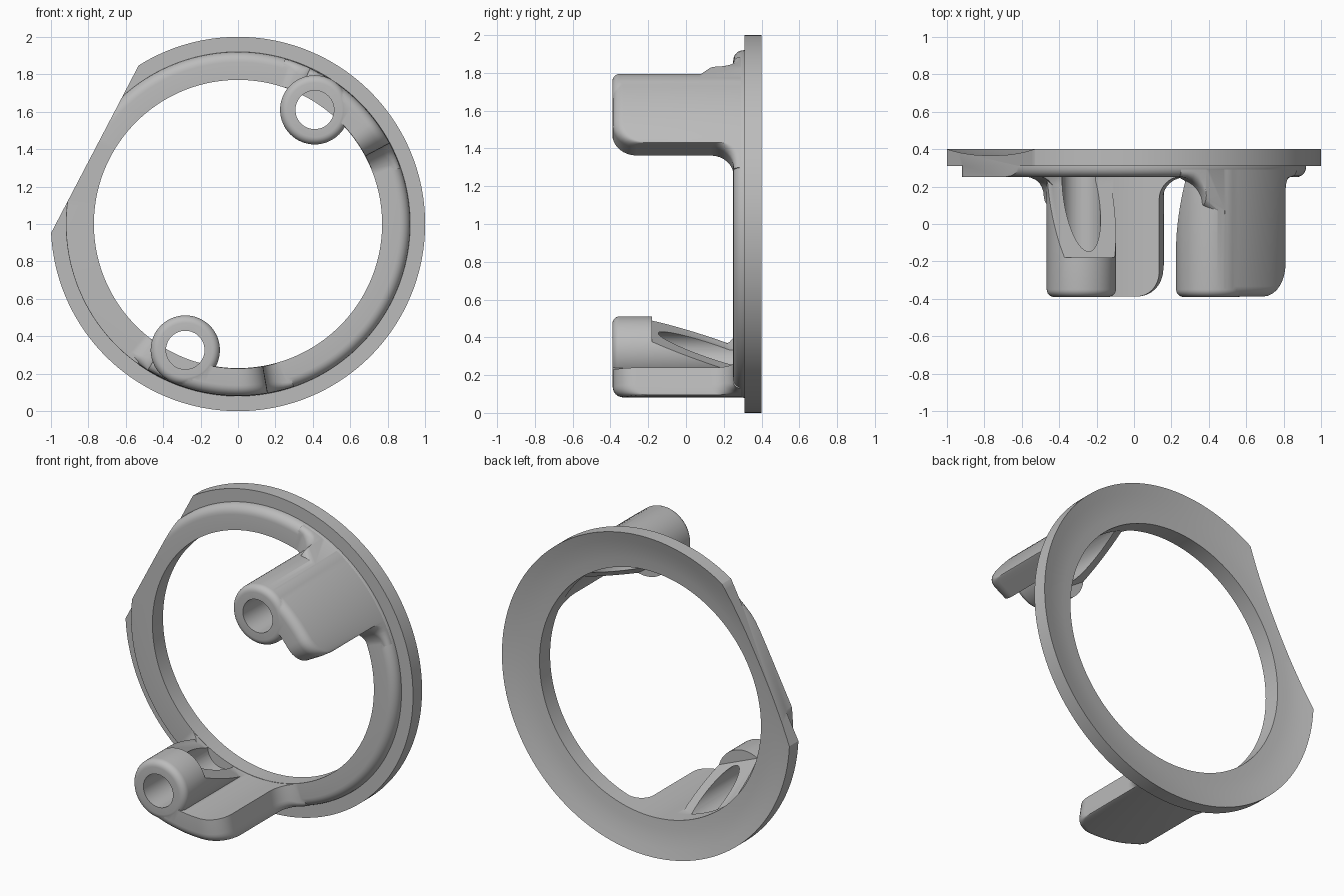
import bpy, bmesh, math
from math import sin, cos, radians, pi

if "Cube" in bpy.data.objects:
    bpy.data.objects.remove(bpy.data.objects["Cube"])

grey = bpy.data.materials.new("plain_grey")
grey.diffuse_color = (0.5, 0.5, 0.5, 1)
grey.use_nodes = True
grey.node_tree.nodes["Principled BSDF"].inputs["Base Color"].default_value = grey.diffuse_color


def polar(r, deg, y):
    """Point at radius r and angle deg around the ring axis, at depth y."""
    a = radians(deg)
    return (r * cos(a), y, 1 + r * sin(a))


def make(name, bm):
    bmesh.ops.recalc_face_normals(bm, faces=bm.faces)
    me = bpy.data.meshes.new(name)
    bm.to_mesh(me)
    bm.free()
    me.materials.append(grey)
    ob = bpy.data.objects.new(name, me)
    bpy.context.collection.objects.link(ob)
    return ob


def loft(name, loops, closed=False):
    """Skin a row of closed cross-sections; cap the ends unless closed."""
    bm = bmesh.new()
    rows = [[bm.verts.new(p) for p in lp] for lp in loops]
    n = len(rows[0])
    pairs = list(zip(rows, rows[1:]))
    if closed:
        pairs.append((rows[-1], rows[0]))
    for a, b in pairs:
        for i in range(n):
            j = (i + 1) % n
            bm.faces.new((a[i], a[j], b[j], b[i]))
    if not closed:
        bm.faces.new(rows[0])
        bm.faces.new(rows[-1])
    return make(name, bm)


def combine(target, other, op):
    m = target.modifiers.new("cut", 'BOOLEAN')
    m.operation, m.object, m.solver = op, other, 'EXACT'
    bpy.context.view_layer.objects.active = target
    bpy.ops.object.modifier_apply(modifier=m.name)
    bpy.data.objects.remove(other)


def rod(name, cr, cdeg, profile, seg=64):
    """Round rod along y, from (radius, y) pairs."""
    cx, _, cz = polar(cr, cdeg, 0)
    return loft(name, [[(cx + r * cos(2 * pi * i / seg), y, cz + r * sin(2 * pi * i / seg))
                        for i in range(seg)] for r, y in profile])


def arc(n=6):
    return [i * pi / 2 / n for i in range(n + 1)]


# Ring: stepped flange with a collar, hollowed back and a rounded collar edge
def ring_section(deg):
    f = 0.003 if 150 < deg < 236 else 0.055
    p = [(0.77, 0.25)]
    p += [(0.92 - f + f * sin(t), 0.25 + f - f * cos(t)) for t in arc()]
    p += [(0.92, 0.31), (1.0, 0.31), (1.0, 0.40),
          (0.94, 0.383), (0.885, 0.37), (0.83, 0.361), (0.77, 0.355)]
    return [polar(r, deg, y) for r, y in p]


N = 180
ring = loft("mounting_ring", [ring_section(360 * i / N) for i in range(N)], closed=True)

# Straight flat across the upper left of the ring
nrm = 152.4
ring_cut = loft("flat_cutter", [
    [polar(math.hypot(d, s), nrm + math.degrees(math.atan2(s, d)), y)
     for d, s in ((0.863, -1), (1.3, -1), (1.3, 1), (0.863, 1))] for y in (0, 0.7)])
combine(ring, ring_cut, 'DIFFERENCE')


def post(cr, c, width, side):
    """Screw sleeve with a curved tab beside it, flared into the ring."""
    # Sleeve with a rounded front edge
    prof = [(0.145 + 0.04 * sin(t), -0.35 - 0.04 * cos(t)) for t in arc()]
    sleeve = rod("screw_sleeve", cr, c, prof + [(0.185, 0.29)])
    # Sloped relief behind the sleeve
    wedge = loft("relief_cutter", [
        [polar(math.hypot(d, s), c + math.degrees(math.atan2(s, d)), y)
         for d, y in ((0.4, -0.18), (0.615, -0.18), (0.771, 0.25), (0.771, 0.45), (0.4, 0.45))]
        for s in (-0.3, 0.3)])
    combine(sleeve, wedge, 'DIFFERENCE')
    # Tab outline: flare, flat front, rounded corner, wall, flare
    cols = [(-18 + 9 * cos(t), 0.10 + 0.153 * sin(t)) for t in reversed(arc())]
    cols += [(-2, 0.02)]
    flat = width - 9
    cols += [(-1.9 + (flat + 1.9) * i / 12, -0.388) for i in range(12)]
    cols += [(flat + 9 * sin(t), -0.26 - 0.128 * cos(t)) for t in arc(8)]
    cols += [(width + 9 - 9 * cos(t), 0.13 + 0.123 * sin(t)) for t in arc(8)]
    loops = []
    for a, yf in cols:
        f = min(0.055, (0.285 - yf) * 0.9)
        sec = [(0.772, 0.29), (0.772, yf)]
        sec += [(0.918 - f + f * sin(t), yf + f - f * cos(t)) for t in arc()]
        sec += [(0.918, 0.29)]
        loops.append([polar(r, c + side * a, y) for r, y in sec])
    tab = loft("curved_tab", loops)
    combine(sleeve, tab, 'UNION')
    # Screw bore
    bore = rod("bore_cutter", cr, c, [(0.103, -0.6), (0.103, 0.252)], 48)
    combine(sleeve, bore, 'DIFFERENCE')
    combine(ring, sleeve, 'UNION')


post(0.735, 56.1, 28.1, -1)
post(0.73, 247.3, 32.7, 1)

# Smooth curved surfaces, crisp edges
bpy.ops.object.select_all(action='DESELECT')
ring.select_set(True)
bpy.context.view_layer.objects.active = ring
bpy.ops.object.shade_smooth_by_angle(angle=radians(30))
